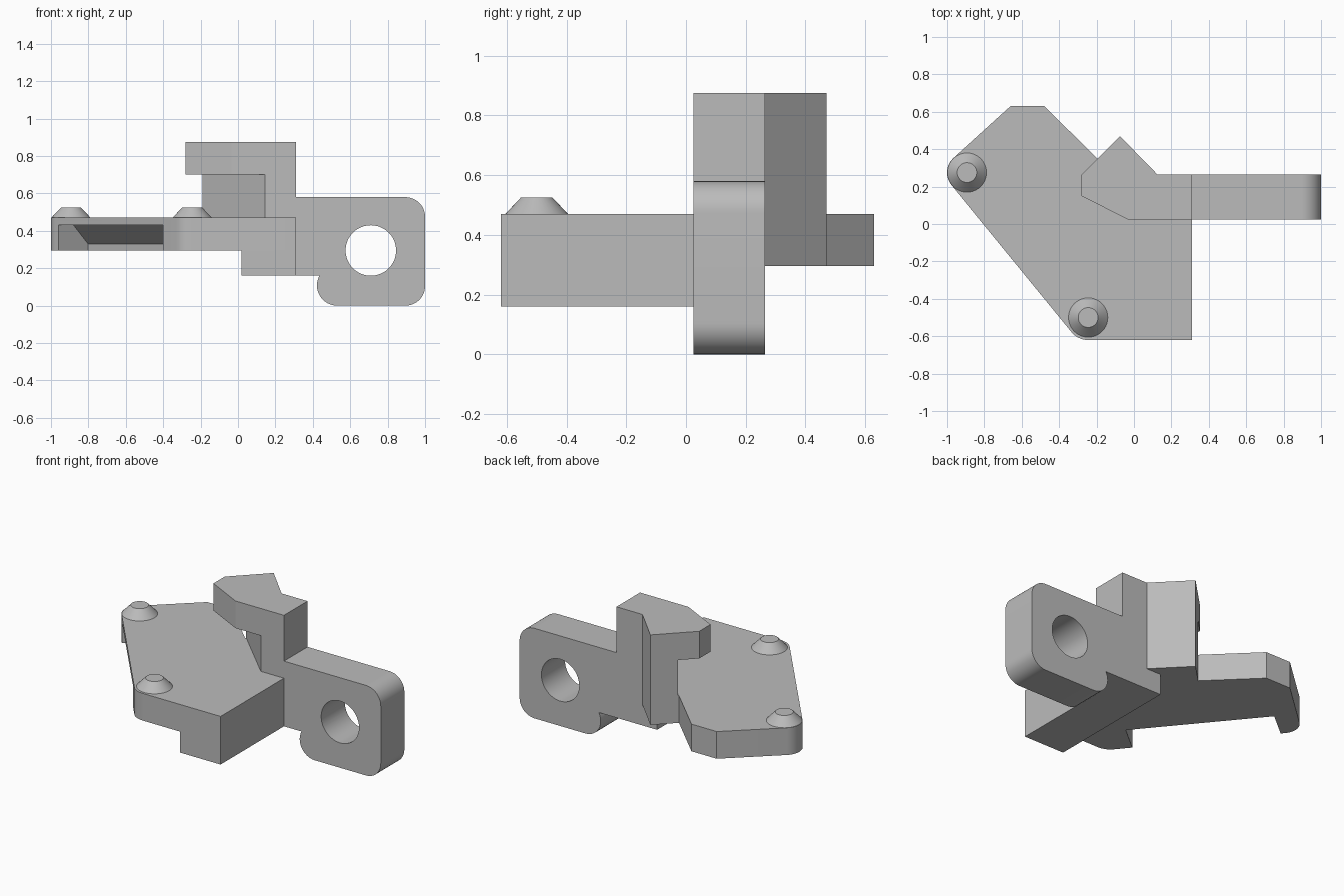
import bpy
import bmesh
from math import cos, sin, radians
from mathutils import Matrix, Vector

if "Cube" in bpy.data.objects:
    bpy.data.objects.remove(bpy.data.objects["Cube"])

# One plain grey for the whole bracket
GREY = (0.5, 0.5, 0.5, 1)
grey = bpy.data.materials.new("plain grey")
grey.use_nodes = True
grey.diffuse_color = GREY
grey.node_tree.nodes["Principled BSDF"].inputs["Base Color"].default_value = GREY


def arc(cx, cy, r, start, end, steps=12):
    angles = [radians(start + (end - start) * i / steps) for i in range(steps + 1)]
    return [(cx + r * cos(a), cy + r * sin(a)) for a in angles]


def extrude(name, outline, low, high, matrix=Matrix()):
    """Prism: outline in local XY, swept from low to high along local Z."""
    bm = bmesh.new()
    face = bm.faces.new([bm.verts.new((x, y, low)) for x, y in outline])
    swept = bmesh.ops.extrude_face_region(bm, geom=[face])["geom"]
    verts = [v for v in swept if isinstance(v, bmesh.types.BMVert)]
    bmesh.ops.translate(bm, verts=verts, vec=(0, 0, high - low))
    bm.transform(matrix)
    bmesh.ops.recalc_face_normals(bm, faces=bm.faces)
    return finish(name, bm)


def finish(name, bm):
    mesh = bpy.data.meshes.new(name)
    bm.to_mesh(mesh)
    bm.free()
    mesh.materials.append(grey)
    obj = bpy.data.objects.new(name, mesh)
    bpy.context.collection.objects.link(obj)
    return obj


def activate(obj):
    bpy.ops.object.select_all(action='DESELECT')
    obj.select_set(True)
    bpy.context.view_layer.objects.active = obj


def cut(obj, cutter):
    mod = obj.modifiers.new("cut", 'BOOLEAN')
    mod.operation = 'DIFFERENCE'
    mod.solver = 'EXACT'
    mod.object = cutter
    activate(obj)
    bpy.ops.object.modifier_apply(modifier=mod.name)
    bpy.data.objects.remove(cutter)


FRONT, BACK = 0.025, 0.265
BOTTOM, TOP, CAP_LOW, CAP_TOP = 0.295, 0.47, 0.70, 0.875
SIDE = 0.31

# Base plate with two rounded corners
plate = extrude("base_plate", [
    (SIDE, -0.62), (SIDE, BACK), (0.125, BACK), (-0.075, 0.47), (-0.195, 0.35),
    (-0.48, 0.63), (-0.66, 0.63),
    *arc(-0.895, 0.275, 0.105, 130, 219), *arc(-0.245, -0.505, 0.115, 219, 270),
], BOTTOM, TOP)

# Undercut along the slanted edge: local X is depth, local Y is height
start, end = Vector((-0.96, 0.188, 0)), Vector((-0.40, -0.493, 0))
along = (end - start).normalized()
up = Vector((0, 0, 1))
inward = up.cross(along)
frame = Matrix((inward, up, along)).transposed().to_4x4()
frame.translation = start
undercut = extrude("undercut_cutter", [
    (-0.1, 0.2), (0.205, 0.2), (0.205, 0.33), (0.105, 0.43), (-0.1, 0.43),
], 0, (end - start).length, frame)
cut(plate, undercut)

# Rib under the plate
extrude("under_rib", [(0.02, -0.62), (SIDE, -0.62), (SIDE, BACK), (0.02, BACK)],
        0.16, BOTTOM)

# Upright column and overhanging cap share the back point
back_edge = [(SIDE, FRONT), (SIDE, BACK), (0.125, BACK), (-0.075, 0.47)]
extrude("hook_column", [(0.145, FRONT), *back_edge, (-0.19, 0.355)], TOP, CAP_LOW)
extrude("hook_cap", [(-0.035, FRONT), *back_edge, (-0.28, 0.265), (-0.28, 0.15)],
        CAP_LOW, CAP_TOP)

# Side lug with rounded corners and a bored hole; local Y is height
upright = Matrix.Rotation(radians(90), 4, 'X')
lug = extrude("side_lug", [
    (SIDE, 0.16), *arc(0.53, 0.108, 0.108, 151, 270), *arc(0.895, 0.105, 0.105, 270, 360),
    *arc(0.895, 0.475, 0.105, 0, 90), (SIDE, 0.58),
], -BACK, -FRONT, upright)
bore = extrude("bore_cutter", arc(0.71, 0.295, 0.135, 0, 352.5, 47), -0.4, 0.1, upright)
cut(lug, bore)

# Tapered studs on the plate
studs = []
for name, x, y in (("left_stud", -0.245, -0.50), ("right_stud", -0.893, 0.275)):
    bm = bmesh.new()
    bmesh.ops.create_cone(bm, cap_ends=True, segments=40, radius1=0.105, radius2=0.053,
                          depth=0.055, matrix=Matrix.Translation((x, y, TOP + 0.0275)))
    studs.append(finish(name, bm))

for obj in [plate, lug, *studs]:
    activate(obj)
    bpy.ops.object.shade_smooth_by_angle(angle=radians(30))
